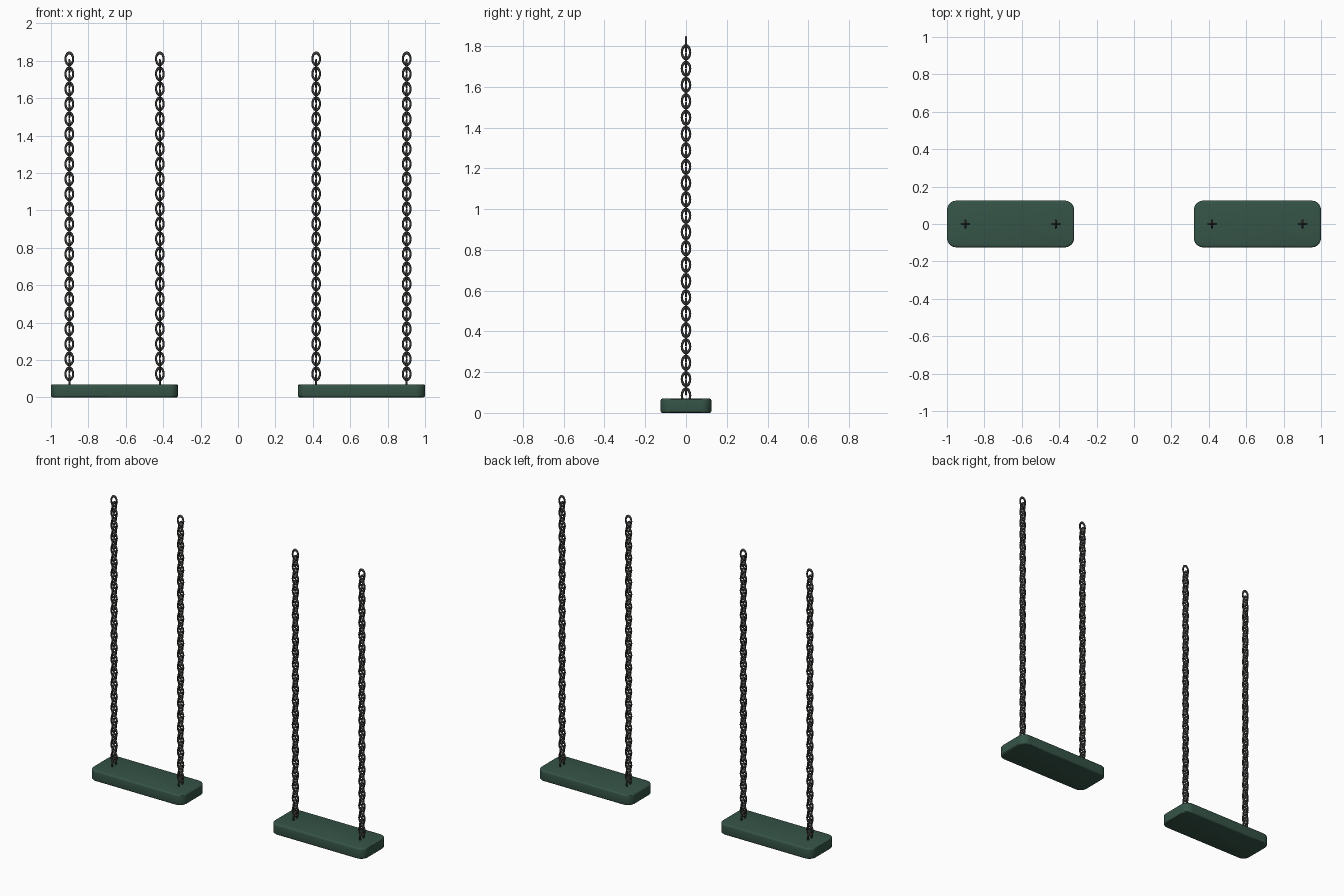
import bpy, bmesh
from math import pi, cos, sin
from mathutils import Matrix

if "Cube" in bpy.data.objects:
    bpy.data.objects.remove(bpy.data.objects["Cube"])


def material(name, color):
    m = bpy.data.materials.new(name)
    m.diffuse_color = (*color, 1)
    m.use_nodes = True
    m.node_tree.nodes["Principled BSDF"].inputs["Base Color"].default_value = m.diffuse_color
    return m


GREEN = material("seat_green", (0.036, 0.088, 0.062))
STEEL = material("chain_steel", (0.045, 0.045, 0.042))


def finish(bm, name, mat, angle):
    bmesh.ops.recalc_face_normals(bm, faces=bm.faces)
    me = bpy.data.meshes.new(name)
    bm.to_mesh(me)
    bm.free()
    ob = bpy.data.objects.new(name, me)
    bpy.context.collection.objects.link(ob)
    me.materials.append(mat)
    bpy.ops.object.select_all(action='DESELECT')
    ob.select_set(True)
    bpy.context.view_layer.objects.active = ob
    bpy.ops.object.shade_smooth_by_angle(angle=angle)
    return ob


# Seat: slab with round plan corners and softened rims
def seat(name, x):
    bm = bmesh.new()
    bmesh.ops.create_cube(bm, size=1, matrix=Matrix.Translation((x, 0, 0.035))
                          @ Matrix.Diagonal((0.68, 0.25, 0.07, 1)))
    upright = [e for e in bm.edges
               if abs(e.verts[0].co.z - e.verts[1].co.z) > 0.01]
    bmesh.ops.bevel(bm, geom=upright, offset=0.05, segments=6,
                    profile=0.5, affect='EDGES')
    rims = [e for e in bm.edges
            if abs(e.verts[0].co.z - e.verts[1].co.z) < 0.001]
    bmesh.ops.bevel(bm, geom=rims, offset=0.01, segments=3,
                    profile=0.5, affect='EDGES')
    finish(bm, name, GREEN, pi / 6)


# One oval ring in the local xz plane
def add_link(bm, matrix, major=0.0205, minor=0.0055, stretch=1.54, n=16, k=8):
    rings = []
    for i in range(n):
        a = 2 * pi * i / n
        ring = []
        for j in range(k):
            b = 2 * pi * j / k
            r = major + minor * cos(b)
            ring.append(bm.verts.new(matrix @ Matrix.Diagonal((1, 1, stretch, 1))
                        @ Matrix.Translation((r * cos(a), minor * sin(b), r * sin(a))).translation))
        rings.append(ring)
    for i in range(n):
        p, q = rings[i], rings[(i + 1) % n]
        for j in range(k):
            bm.faces.new((p[j], q[j], q[(j + 1) % k], p[(j + 1) % k]))


# Chain: alternating crossed links, the lowest sunk into the seat
def chain(name, x):
    bm = bmesh.new()
    for i in range(44):
        add_link(bm, Matrix.Translation((x, 0, 1.81 - i * 0.0401))
                 @ Matrix.Rotation((i % 2) * pi / 2, 4, 'Z'))
    finish(bm, name, STEEL, pi / 3)


for side, s in (("left", -1), ("right", 1)):
    seat(side + "_seat", s * 0.66)
    chain(side + "_outer_chain", s * 0.902)
    chain(side + "_inner_chain", s * 0.418)
